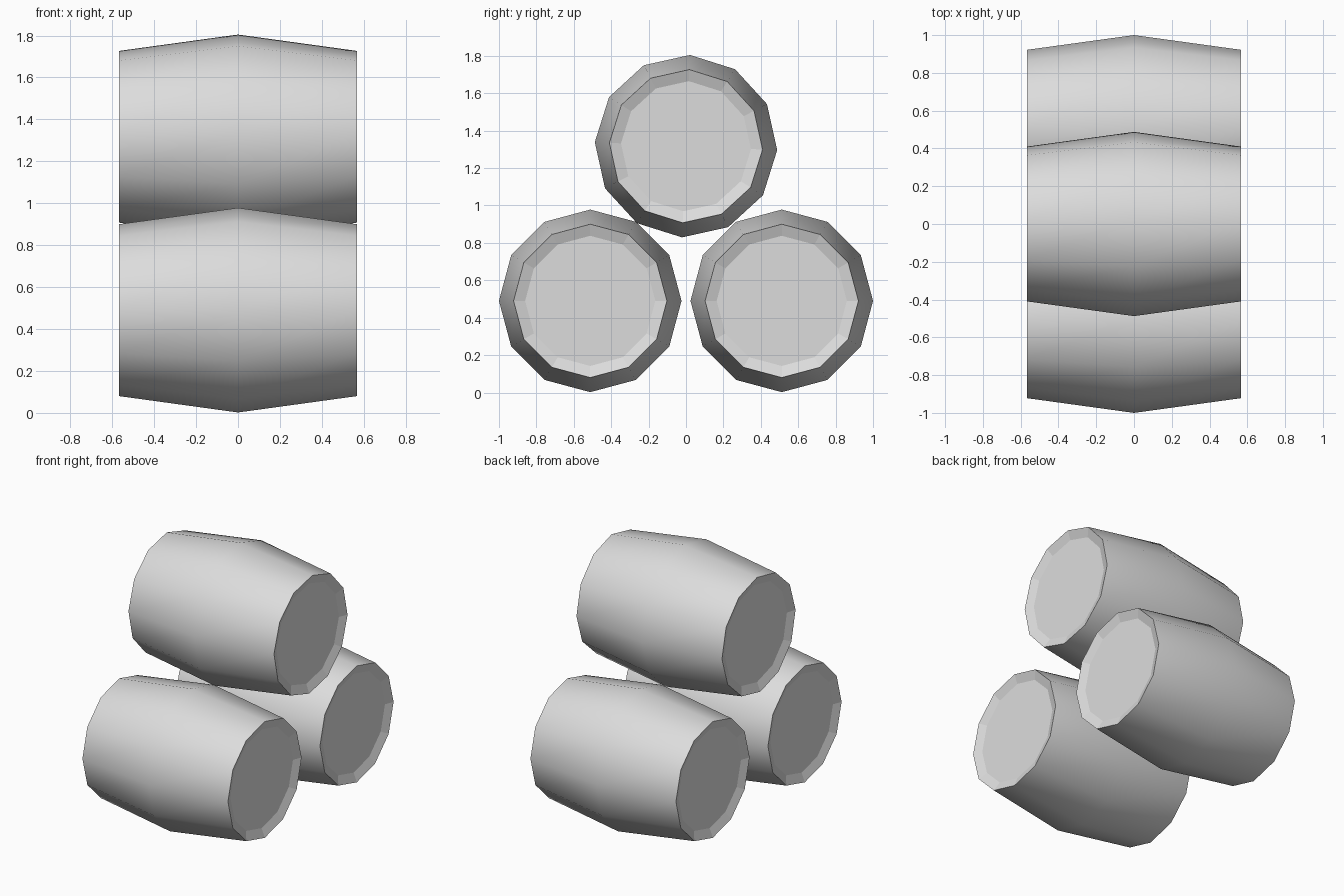
import bpy
import bmesh
from math import sin, cos, tau, radians

cube = bpy.data.objects.get("Cube")
if cube:
    bpy.data.objects.remove(cube, do_unlink=True)

SIDES = 12
HALF_LENGTH = 0.567
BELLY, RIM, LID = 0.488, 0.41, 0.348   # radii
RECESS = 0.024

grey = bpy.data.materials.new("plain_grey")
colour = (0.72, 0.72, 0.72, 1)
grey.use_nodes = True
grey.diffuse_color = colour
grey.node_tree.nodes["Principled BSDF"].inputs["Base Color"].default_value = colour


def barrel(name, y, z, turn=0):
    """Twelve-sided barrel lying along x, with a shallow dished lid at each end."""
    bm = bmesh.new()
    lid_x = HALF_LENGTH - RECESS
    profile = [(-lid_x, LID), (-HALF_LENGTH, RIM), (0, BELLY),
               (HALF_LENGTH, RIM), (lid_x, LID)]
    rings = []
    for x, r in profile:
        angles = [tau * i / SIDES for i in range(SIDES)]
        rings.append([bm.verts.new((x, r * sin(a), r * cos(a))) for a in angles])

    # Staves are smooth, the bevelled rims stay flat
    for k, (a, b) in enumerate(zip(rings, rings[1:])):
        for i in range(SIDES):
            j = (i + 1) % SIDES
            face = bm.faces.new((a[i], a[j], b[j], b[i]))
            face.smooth = k in (1, 2)

    # Lids
    bm.faces.new(rings[0])
    bm.faces.new(rings[-1])
    bmesh.ops.recalc_face_normals(bm, faces=bm.faces)

    # Crisp edges wherever a flat face meets another
    for edge in bm.edges:
        edge.smooth = all(f.smooth for f in edge.link_faces)

    mesh = bpy.data.meshes.new(name)
    bm.to_mesh(mesh)
    bm.free()
    mesh.materials.append(grey)
    obj = bpy.data.objects.new(name, mesh)
    obj.location = (0, y, z)
    obj.rotation_euler.x = turn
    bpy.context.collection.objects.link(obj)


# Two barrels below, one resting on top
barrel("front_barrel", -0.512, 0.49)
barrel("back_barrel", 0.512, 0.49)
barrel("top_barrel", 0, 1.317, radians(-2.5))
